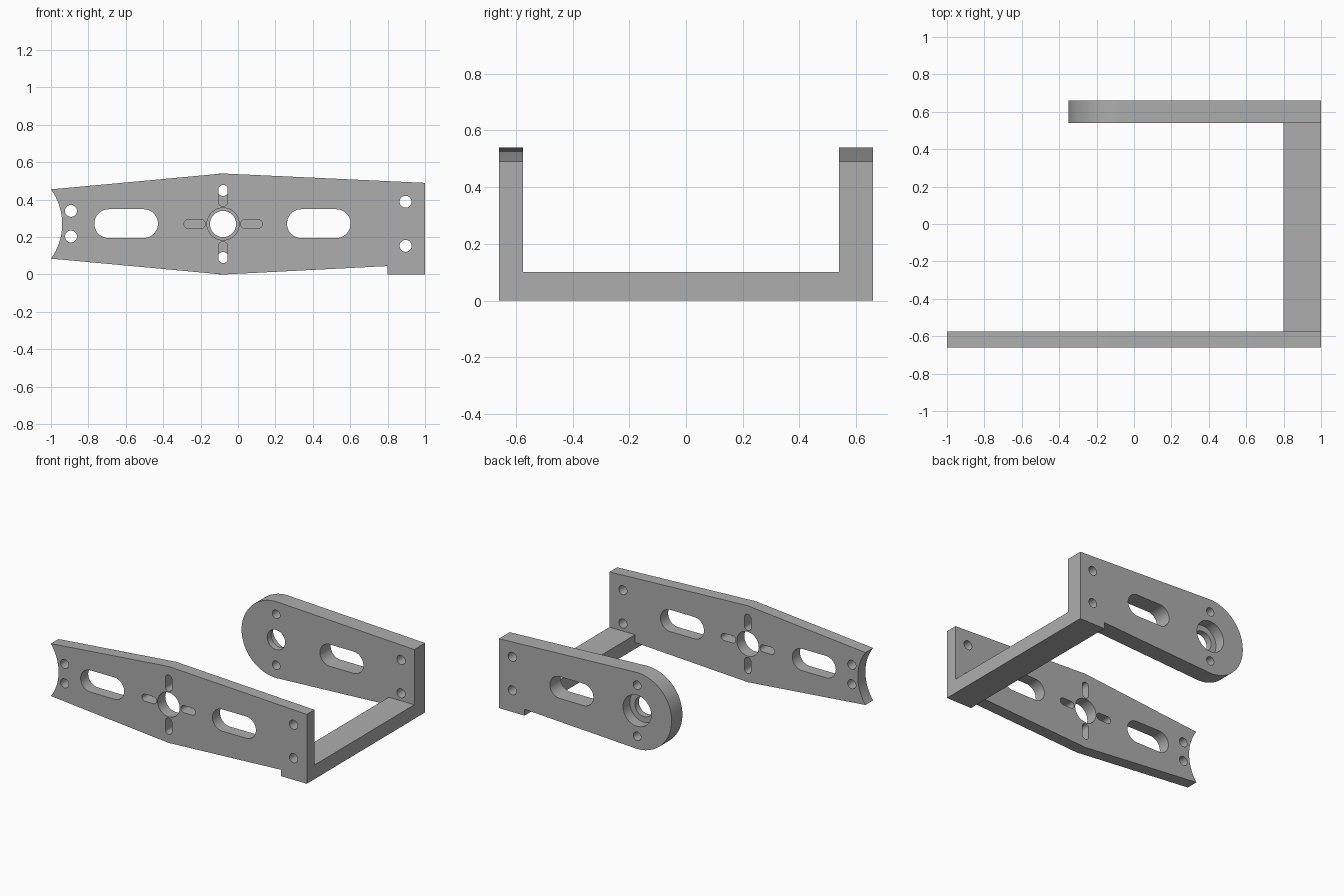
import bpy, bmesh
from math import cos, sin, radians

if "Cube" in bpy.data.objects:
    bpy.data.objects.remove(bpy.data.objects["Cube"])

GREY = (0.42, 0.42, 0.42, 1)
metal = bpy.data.materials.new("plain_grey")
metal.use_nodes = True
metal.diffuse_color = GREY
metal.node_tree.nodes["Principled BSDF"].inputs["Base Color"].default_value = GREY


def arc(x, z, r, start, end, steps=24):
    angles = [radians(start + (end - start) * i / steps) for i in range(steps + 1)]
    return [(x + r * cos(a), z + r * sin(a)) for a in angles]


def circle(x, z, r):
    return arc(x, z, r, 0, 360, 40)[:-1]


def slot(x, z, half, r, upright=False):
    # Rounded slot: half is the distance from its middle to each end centre
    if upright:
        return arc(x, z + half, r, 0, 180) + arc(x, z - half, r, 180, 360)
    return arc(x + half, z, r, -90, 90) + arc(x - half, z, r, 90, 270)


def prism(name, outline, front, back):
    # Extrude an x-z outline along y
    bm = bmesh.new()
    face = bm.faces.new([bm.verts.new((x, front, z)) for x, z in outline])
    side = bmesh.ops.extrude_face_region(bm, geom=[face])["geom"]
    verts = [v for v in side if isinstance(v, bmesh.types.BMVert)]
    bmesh.ops.translate(bm, verts=verts, vec=(0, back - front, 0))
    bmesh.ops.recalc_face_normals(bm, faces=bm.faces[:])
    mesh = bpy.data.meshes.new(name)
    bm.to_mesh(mesh)
    bm.free()
    mesh.materials.append(metal)
    obj = bpy.data.objects.new(name, mesh)
    bpy.context.collection.objects.link(obj)
    return obj


def cut(plate, outline, front=-1, back=1):
    # Cut an x-z outline through the plate, then discard the cutter
    cutter = prism("cutter", outline, front, back)
    cutter.hide_render = True
    bpy.ops.object.select_all(action="DESELECT")
    bpy.context.view_layer.objects.active = plate
    plate.select_set(True)
    mod = plate.modifiers.new("hole", "BOOLEAN")
    mod.operation = "DIFFERENCE"
    mod.solver = "EXACT"
    mod.object = cutter
    bpy.ops.object.modifier_apply(modifier=mod.name)
    bpy.data.objects.remove(cutter)


HUB_X, HUB_Z = -0.08, 0.27
foot = [(HUB_X, 0), (0.8, 0.045), (0.8, 0), (1, 0), (1, 0.49), (HUB_X, 0.54)]

# Long front arm with a scooped end
front_arm = prism("front_arm", foot + arc(-1.255, HUB_Z, 0.315, 36, -36), -0.66, -0.575)

# Short back arm with a round end
back_arm = prism("back_arm", foot + arc(HUB_X, HUB_Z, 0.27, 90, 270, 40)[1:-1], 0.54, 0.66)

# Crossbar joining the arms
crossbar = prism("crossbar", [(0.8, 0), (1, 0), (1, 0.1), (0.8, 0.1)], -0.575, 0.54)

# Slots and screw holes shared by both arms
for arm in (front_arm, back_arm):
    cut(arm, slot(0.432, 0.272, 0.093, 0.077))
    for z in (0.153, 0.389):
        cut(arm, circle(0.896, z, 0.032))

# Front arm: end slot, end holes, hub and four small slots around it
cut(front_arm, slot(-0.598, 0.272, 0.093, 0.077))
for z in (0.203, 0.34):
    cut(front_arm, circle(-0.893, z, 0.032))
cut(front_arm, circle(HUB_X, HUB_Z, 0.086))
for side in (-1, 1):
    cut(front_arm, slot(HUB_X + side * 0.152, HUB_Z, 0.032, 0.025))
    cut(front_arm, slot(HUB_X, HUB_Z + side * 0.152, 0.032, 0.025, True))

# Back arm: bearing bore with a wider recess behind, and two screw holes
cut(back_arm, circle(HUB_X, HUB_Z, 0.07))
cut(back_arm, circle(HUB_X, HUB_Z, 0.11), 0.585, 1)
for side in (-1, 1):
    cut(back_arm, circle(HUB_X, HUB_Z + side * 0.18, 0.03))

# Smooth the curved walls, keep the corners sharp
bpy.ops.object.select_all(action="DESELECT")
for part in (front_arm, back_arm, crossbar):
    part.select_set(True)
bpy.context.view_layer.objects.active = front_arm
bpy.ops.object.shade_smooth_by_angle(angle=radians(30))
